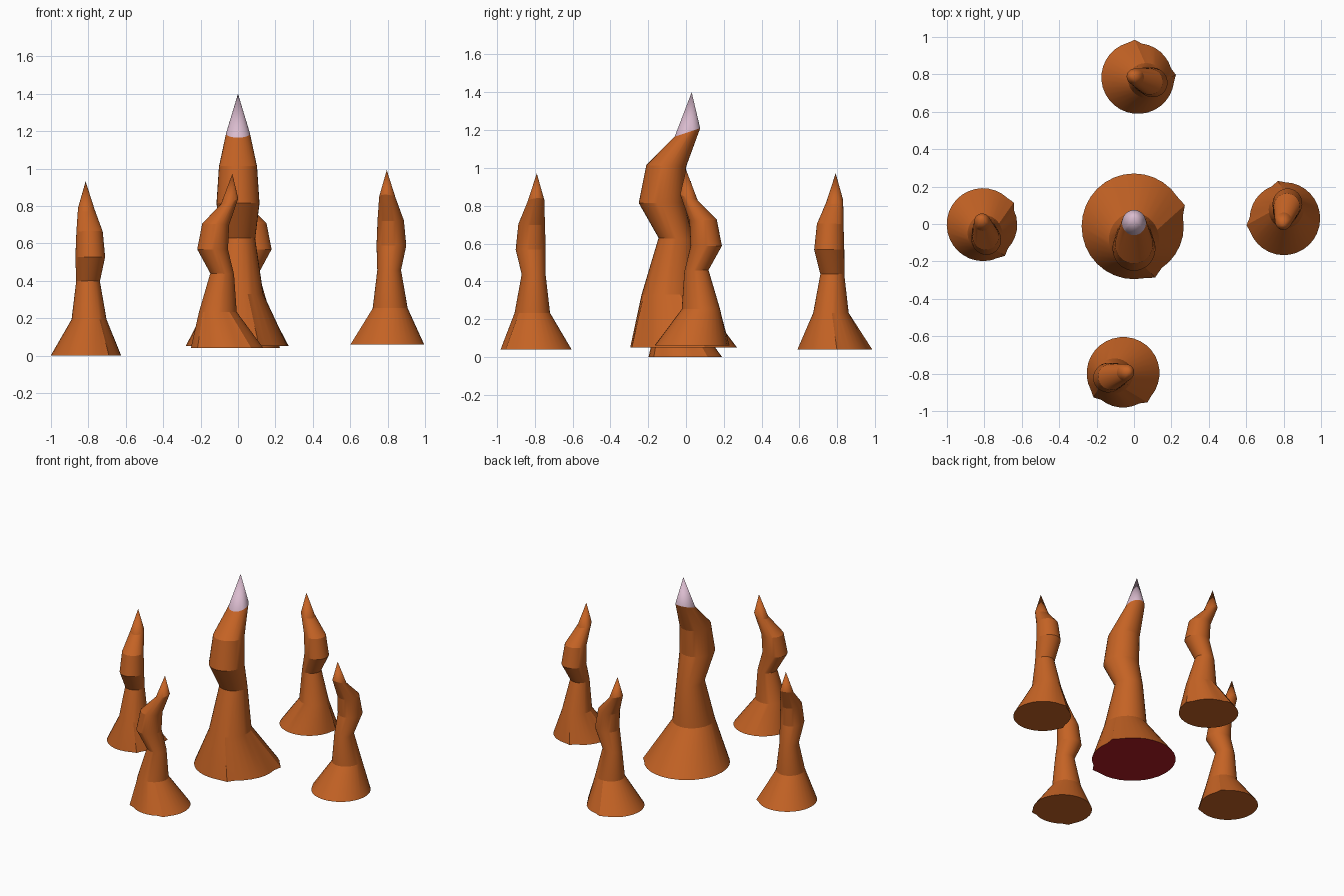
import bpy, bmesh, math
from mathutils import Matrix, Vector

if "Cube" in bpy.data.objects:
    bpy.data.objects.remove(bpy.data.objects["Cube"])


def material(name, rgb):
    m = bpy.data.materials.new(name)
    m.diffuse_color = (*rgb, 1)
    m.use_nodes = True
    m.node_tree.nodes["Principled BSDF"].inputs["Base Color"].default_value = m.diffuse_color
    return m


ORANGE = material("burnt_orange", (0.56, 0.125, 0.018))
PINK = material("pale_pink", (0.70, 0.50, 0.62))
RED = material("dark_red", (0.45, 0.012, 0.018))
SIDES = 32

# rings of the bent horn: front y, front z, back y, back z, half width in x
RINGS = [(-0.295, 0.00, 0.27, 0.00, 0.28),
         (-0.235, 0.28, 0.06, 0.28, 0.135),
         (-0.145, 0.58, 0.04, 0.57, 0.092),
         (-0.25, 0.765, -0.01, 0.765, 0.115),
         (-0.21, 0.965, 0.0, 0.955, 0.102),
         (-0.06, 1.115, 0.075, 1.16, 0.064)]
TIP = (0, 0.03, 1.35)


def foot_factor(angle):
    """Slightly recessed sector with raised corners on the foot outline."""
    d = abs(math.degrees(angle) + 24)
    d = min(d, 360 - d)
    if d < 37:
        return 0.95
    return 1.05 if d < 48 else 1.0


def horn(name, mats, location, scale=1.0, turn=0.0):
    bm = bmesh.new()
    loops = []
    for i, (fy, fz, by, bz, half) in enumerate(RINGS):
        loop = []
        for k in range(SIDES):
            a = 2 * math.pi * k / SIDES
            f = foot_factor(a) if i == 0 else 1.0
            s = math.sin(a)
            loop.append(bm.verts.new((half * f * math.cos(a),
                                      (fy + by) / 2 + f * s * (by - fy) / 2,
                                      (fz + bz) / 2 + s * (bz - fz) / 2)))
        loops.append(loop)
    # closed foot
    bm.faces.new(loops[0][::-1]).material_index = 1
    # bent tube
    for lo, hi in zip(loops, loops[1:]):
        for k in range(SIDES):
            n = (k + 1) % SIDES
            bm.faces.new((lo[k], lo[n], hi[n], hi[k]))
    # pointed tip
    point = bm.verts.new(TIP)
    for k in range(SIDES):
        bm.faces.new((loops[-1][k], loops[-1][(k + 1) % SIDES], point)).material_index = 2
    bm.transform(Matrix.Translation(Vector(location))
                 @ Matrix.Rotation(math.radians(turn), 4, 'Z') @ Matrix.Scale(scale, 4))
    mesh = bpy.data.meshes.new(name)
    bm.to_mesh(mesh)
    bm.free()
    for m in mats:
        mesh.materials.append(m)
    ob = bpy.data.objects.new(name, mesh)
    bpy.context.collection.objects.link(ob)
    bpy.context.view_layer.objects.active = ob
    ob.select_set(True)
    bpy.ops.object.shade_smooth_by_angle(angle=math.radians(14))
    ob.select_set(False)


# tall centre horn with pale tip and red underside
horn("centre_horn", (ORANGE, RED, PINK), (0, 0, 0.05))

# four smaller horns around it
for name, loc, turn in (("left_horn", (-0.81, 0.005, 0), 13),
                        ("right_horn", (0.80, 0.02, 0.06), 167),
                        ("back_horn", (0.012, 0.785, 0.04), 72),
                        ("front_horn", (-0.05, -0.795, 0.04), 287)):
    horn(name, (ORANGE, ORANGE, ORANGE), loc, 0.69, turn)
